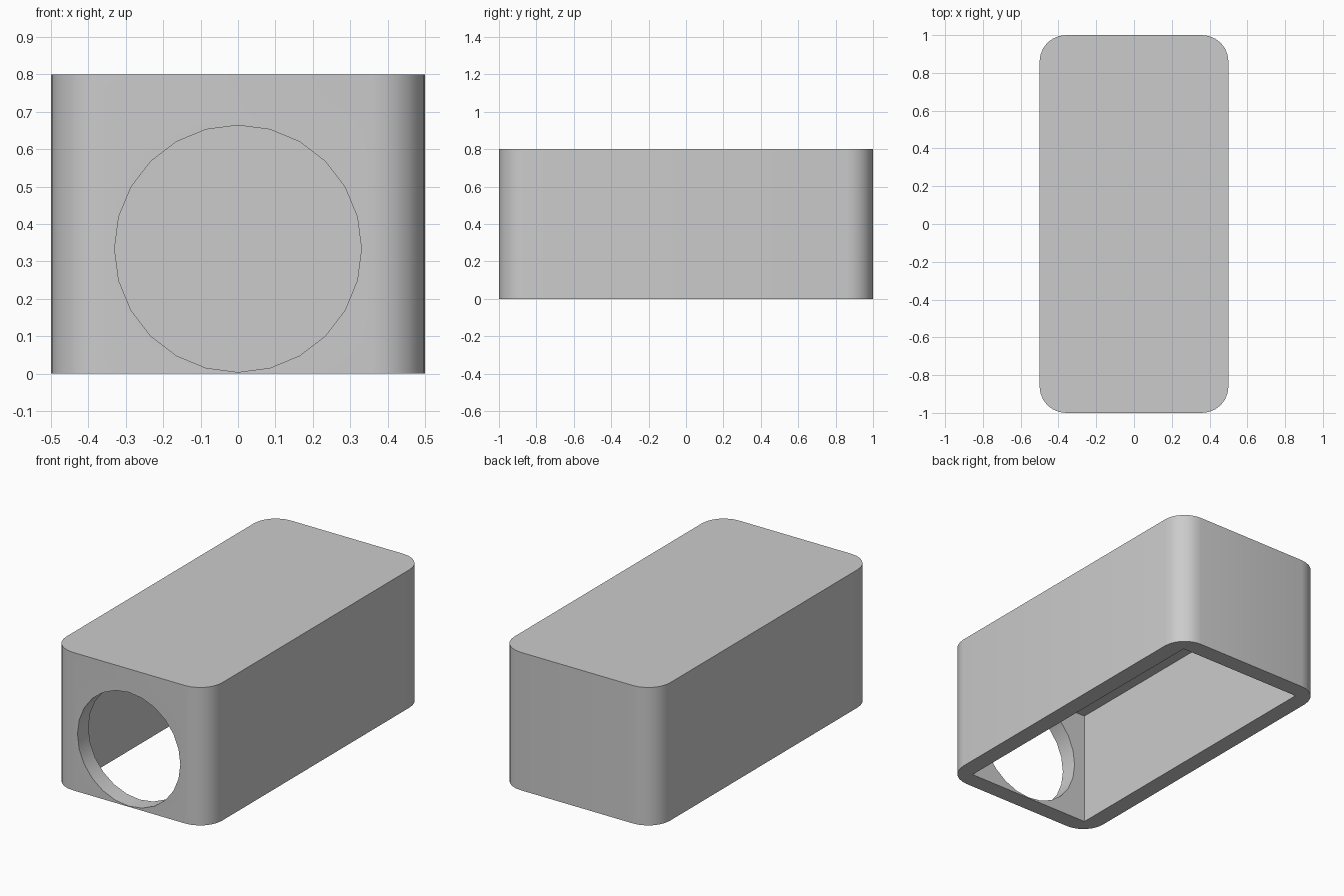
import bpy
import bmesh
from math import pi, radians
from mathutils import Matrix

WIDTH, LENGTH, HEIGHT = 1.0, 2.0, 0.8
WALL, CEILING = 0.1, 0.667
CORNER = 0.14
HOLE_RADIUS, HOLE_Z = 0.33, 0.334

cube = bpy.data.objects.get("Cube")
if cube:
    bpy.data.objects.remove(cube, do_unlink=True)

grey = bpy.data.materials.new("light_grey")
colour = (0.6, 0.6, 0.6, 1)
grey.diffuse_color = colour
grey.use_nodes = True
grey.node_tree.nodes["Principled BSDF"].inputs["Base Color"].default_value = colour


def make_object(name, bm):
    mesh = bpy.data.meshes.new(name)
    bm.to_mesh(mesh)
    bm.free()
    mesh.materials.append(grey)
    obj = bpy.data.objects.new(name, mesh)
    bpy.context.collection.objects.link(obj)
    return obj


def box(size, bottom, top):
    bm = bmesh.new()
    bmesh.ops.create_cube(bm, size=1)
    bmesh.ops.scale(bm, vec=(size[0], size[1], top - bottom), verts=bm.verts)
    bmesh.ops.translate(bm, vec=(0, 0, (top + bottom) / 2), verts=bm.verts)
    return bm


# Outer block with rounded upright corners
bm = box((WIDTH, LENGTH), 0, HEIGHT)
upright = [e for e in bm.edges if abs(e.verts[0].co.z - e.verts[1].co.z) > 0.1]
bmesh.ops.bevel(bm, geom=upright, offset=CORNER, segments=6, profile=0.5, affect='EDGES')
shell = make_object("shelter_shell", bm)

# Square-cornered hollow, open underneath
hollow = make_object("hollow_cutter", box((WIDTH - 2 * WALL, LENGTH - 2 * WALL), -0.2, CEILING))

# Round doorway through the front wall, with a vertex at the top
bm = bmesh.new()
bmesh.ops.create_cone(bm, cap_ends=True, segments=24, radius1=HOLE_RADIUS,
                      radius2=HOLE_RADIUS, depth=0.4)
turn = Matrix.Translation((0, -LENGTH / 2, HOLE_Z)) @ Matrix.Rotation(pi / 2, 4, 'X')
bmesh.ops.transform(bm, matrix=turn, verts=bm.verts)
doorway = make_object("doorway_cutter", bm)

bpy.ops.object.select_all(action='DESELECT')
shell.select_set(True)
bpy.context.view_layer.objects.active = shell
for cutter in (hollow, doorway):
    cut = shell.modifiers.new(cutter.name, 'BOOLEAN')
    cut.operation = 'DIFFERENCE'
    cut.solver = 'EXACT'
    cut.object = cutter
    bpy.ops.object.modifier_apply(modifier=cut.name)
    bpy.data.objects.remove(cutter, do_unlink=True)

bpy.ops.object.shade_smooth_by_angle(angle=radians(30))
